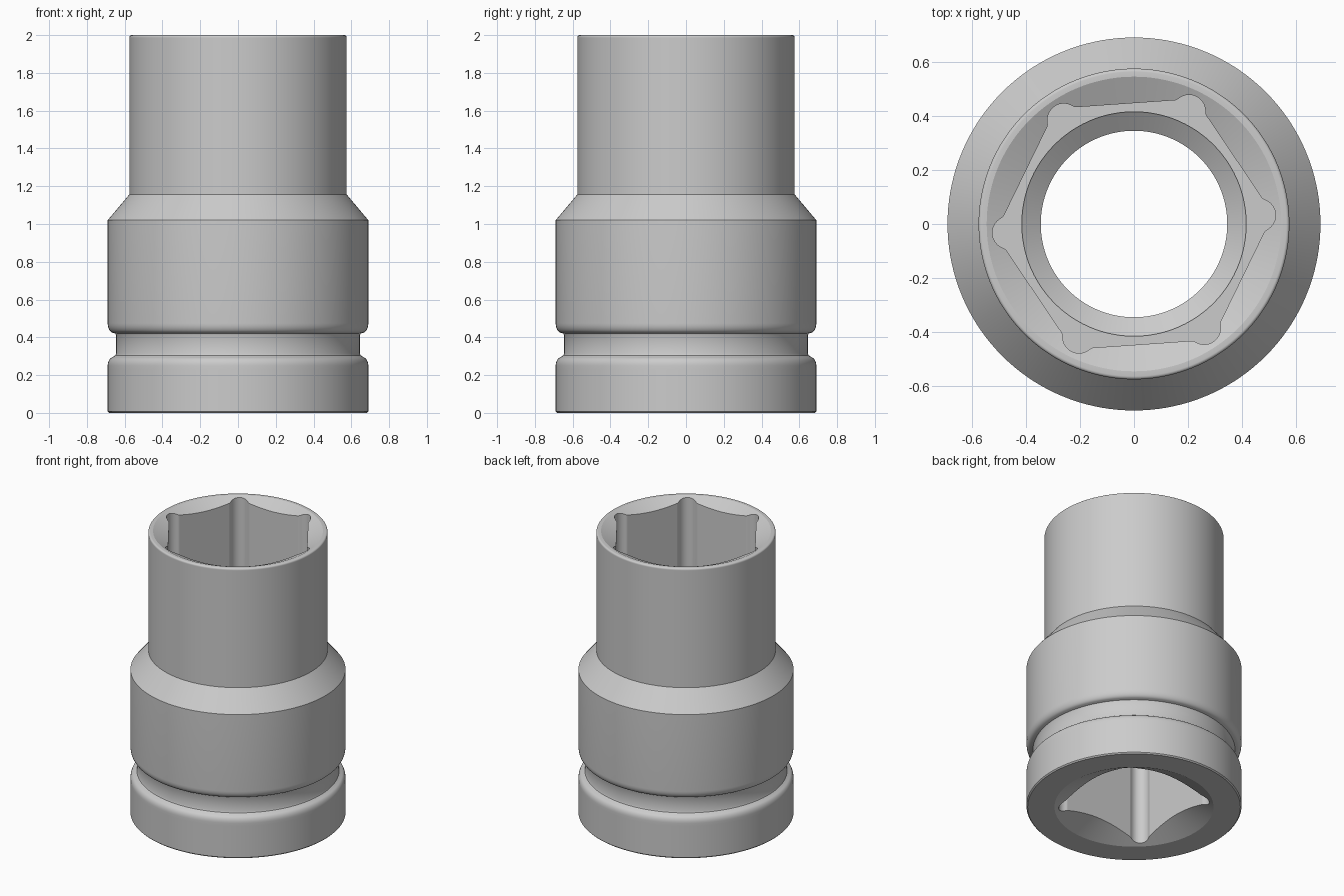
import bpy, bmesh, math

if "Cube" in bpy.data.objects:
    bpy.data.objects.remove(bpy.data.objects["Cube"])


def make_object(name, bm):
    bmesh.ops.recalc_face_normals(bm, faces=bm.faces)
    mesh = bpy.data.meshes.new(name)
    bm.to_mesh(mesh)
    bm.free()
    ob = bpy.data.objects.new(name, mesh)
    bpy.context.collection.objects.link(ob)
    return ob


def arc(cx, cz, rad, a0, a1, n=5, squash=1.0):
    """Quarter-round points for the turned profile."""
    return [(cx + rad * math.cos(math.radians(a0 + (a1 - a0) * i / n)),
             cz + rad * squash * math.sin(math.radians(a0 + (a1 - a0) * i / n)))
            for i in range(n + 1)]


def lathe(name, profile, segs=144):
    bm = bmesh.new()
    rings = []
    for r, z in profile:
        rings.append([bm.verts.new((r * math.cos(2 * math.pi * i / segs),
                                    r * math.sin(2 * math.pi * i / segs), z))
                      for i in range(segs)])
    for a, b in zip(rings, rings[1:] + rings[:1]):
        for i in range(segs):
            j = (i + 1) % segs
            bm.faces.new((a[i], a[j], b[j], b[i]))
    return make_object(name, bm)


def lobed_radius(d, sides, apothem, lobe_at, lobe_r, k=0.012):
    """Radius of a polygon with relieved round corners; d = angle from corner."""
    flat = min(apothem / math.cos(math.pi / sides - abs(d)), lobe_at + lobe_r - 0.012)
    under = lobe_r ** 2 - (lobe_at * math.sin(d)) ** 2
    if under < 0:
        return flat
    lobe = lobe_at * math.cos(d) + math.sqrt(under)
    h = max(k - abs(flat - lobe), 0) / k
    return max(flat, lobe) + (h * h * k / 4 if abs(d) > 0.05 else 0)


def lobed_prism(name, sides, apothem, lobe_at, lobe_r, turn, z0, z1):
    bm = bmesh.new()
    half = math.pi / sides
    # dense sampling around each corner, none along the flats
    steps = [-0.2 + 0.4 * i / 40 for i in range(41)]
    ring = []
    for s in range(sides):
        for d in steps:
            r = lobed_radius(d, sides, apothem, lobe_at, lobe_r)
            a = math.radians(turn) + 2 * half * s + d
            ring.append((r * math.cos(a), r * math.sin(a)))
    low = [bm.verts.new((x, y, z0)) for x, y in ring]
    top = [bm.verts.new((x, y, z1)) for x, y in ring]
    bm.faces.new(low)
    bm.faces.new(top)
    n = len(ring)
    for i in range(n):
        j = (i + 1) % n
        bm.faces.new((low[i], low[j], top[j], top[i]))
    ob = make_object(name, bm)
    ob.hide_render = True
    return ob


# Turned body: outer wall with groove and shoulder, then the bore back down
profile = [(0.51, 0.0), (0.682, 0.0), (0.69, 0.008), (0.69, 0.23)]
profile += arc(0.66, 0.25, 0.03, 0, 80, 6, 1.5)
profile += [(0.649, 0.305), (0.645, 0.315), (0.645, 0.41), (0.649, 0.42)]
profile += arc(0.66, 0.475, 0.03, -80, 0, 6, 1.7)
profile += [(0.69, 1.02), (0.575, 1.157), (0.575, 1.985)]
profile += arc(0.563, 1.988, 0.012, 0, 90, 5)
profile += [(0.545, 2.0), (0.415, 1.94), (0.415, 1.04), (0.345, 0.99), (0.345, 0.077)]
socket = lathe("socket_body", profile)

# Hexagonal recess on top and square drive recess below
cutters = [
    lobed_prism("hex_cutter", 6, 0.446, 0.465, 0.06, 4, 1.05, 2.1),
    lobed_prism("square_cutter", 4, 0.352, 0.425, 0.06, 45, -0.1, 0.82),
]
bpy.context.view_layer.objects.active = socket
socket.select_set(True)
for c in cutters:
    mod = socket.modifiers.new(c.name, 'BOOLEAN')
    mod.operation = 'DIFFERENCE'
    mod.solver = 'EXACT'
    mod.object = c
    bpy.ops.object.modifier_apply(modifier=mod.name)
for c in cutters:
    bpy.data.objects.remove(c, do_unlink=True)

bpy.ops.object.shade_smooth_by_angle(angle=math.radians(22))
